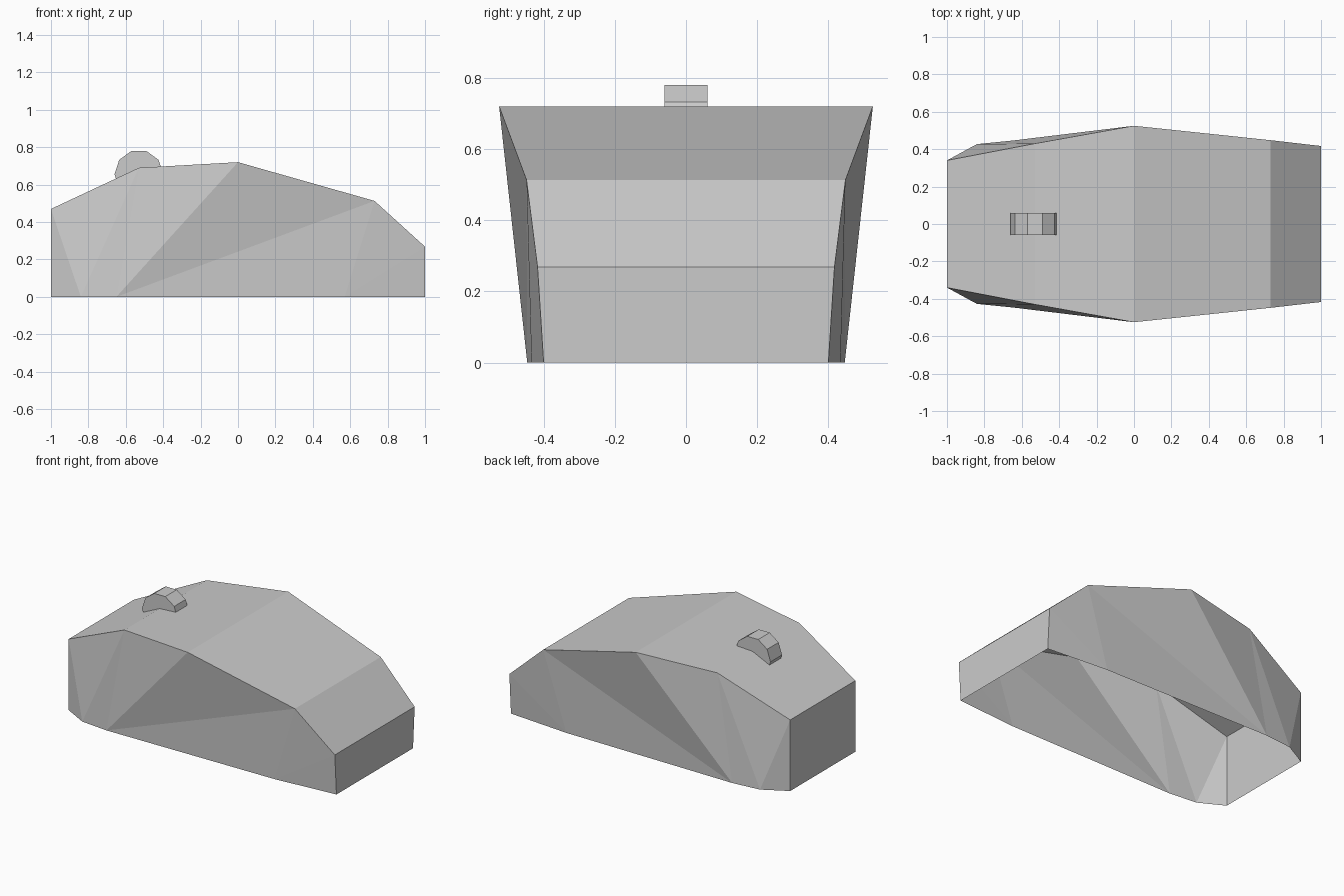
import bpy, bmesh, math

if "Cube" in bpy.data.objects:
    bpy.data.objects.remove(bpy.data.objects["Cube"])

# Upper edge stations (x, half width, z) and lower rim stations (x, half width)
TOP = [(-1, .34, .47), (-.53, .43, .69), (0, .525, .72), (.73, .448, .513), (1, .417, .268)]
RIM = [(-1, .34), (-.84, .427), (-.65, .446), (.57, .434), (1, .40)]
# Side triangles: t = upper station, r = rim station
SIDE = ["t0 r0 r1", "t0 r1 t1", "t1 r1 r2", "t1 r2 t2",
        "t2 r2 t3", "t3 r2 r3", "t3 r3 t4", "t4 r3 r4"]

# Body: open-bottomed shell
bm = bmesh.new()
verts = {}
for s in (-1, 1):
    for i, (x, y, z) in enumerate(TOP):
        verts[s, f"t{i}"] = bm.verts.new((x, s * y, z))
    for i, (x, y) in enumerate(RIM):
        verts[s, f"r{i}"] = bm.verts.new((x, s * y, 0))


def bridge(a, b):
    """Quad across the body between two stations."""
    bm.faces.new([verts[-1, a], verts[-1, b], verts[1, b], verts[1, a]])


# Roof strip and end walls
for i in range(len(TOP) - 1):
    bridge(f"t{i}", f"t{i + 1}")
bridge("r0", "t0")
bridge("t4", "r4")

# Mirrored sides
for s in (-1, 1):
    for tri in SIDE:
        bm.faces.new([verts[s, k] for k in tri.split()])
bmesh.ops.recalc_face_normals(bm, faces=bm.faces[:])
mesh = bpy.data.meshes.new("body_shell")
bm.to_mesh(mesh)
bm.free()
bpy.context.collection.objects.link(bpy.data.objects.new("body_shell", mesh))

# Scroll wheel: ten-sided disc set into the roof
bm = bmesh.new()
ring = [bm.verts.new((-.53 + .13 * math.cos(math.tau * i / 10), -.06,
                      .656 + .13 * math.sin(math.tau * i / 10))) for i in range(10)]
cap = bm.faces.new(ring)
out = bmesh.ops.extrude_face_region(bm, geom=[cap], use_keep_orig=True)
bmesh.ops.translate(bm, vec=(0, .12, 0),
                    verts=[g for g in out["geom"] if isinstance(g, bmesh.types.BMVert)])
bmesh.ops.recalc_face_normals(bm, faces=bm.faces[:])
mesh = bpy.data.meshes.new("scroll_wheel")
bm.to_mesh(mesh)
bm.free()
bpy.context.collection.objects.link(bpy.data.objects.new("scroll_wheel", mesh))
